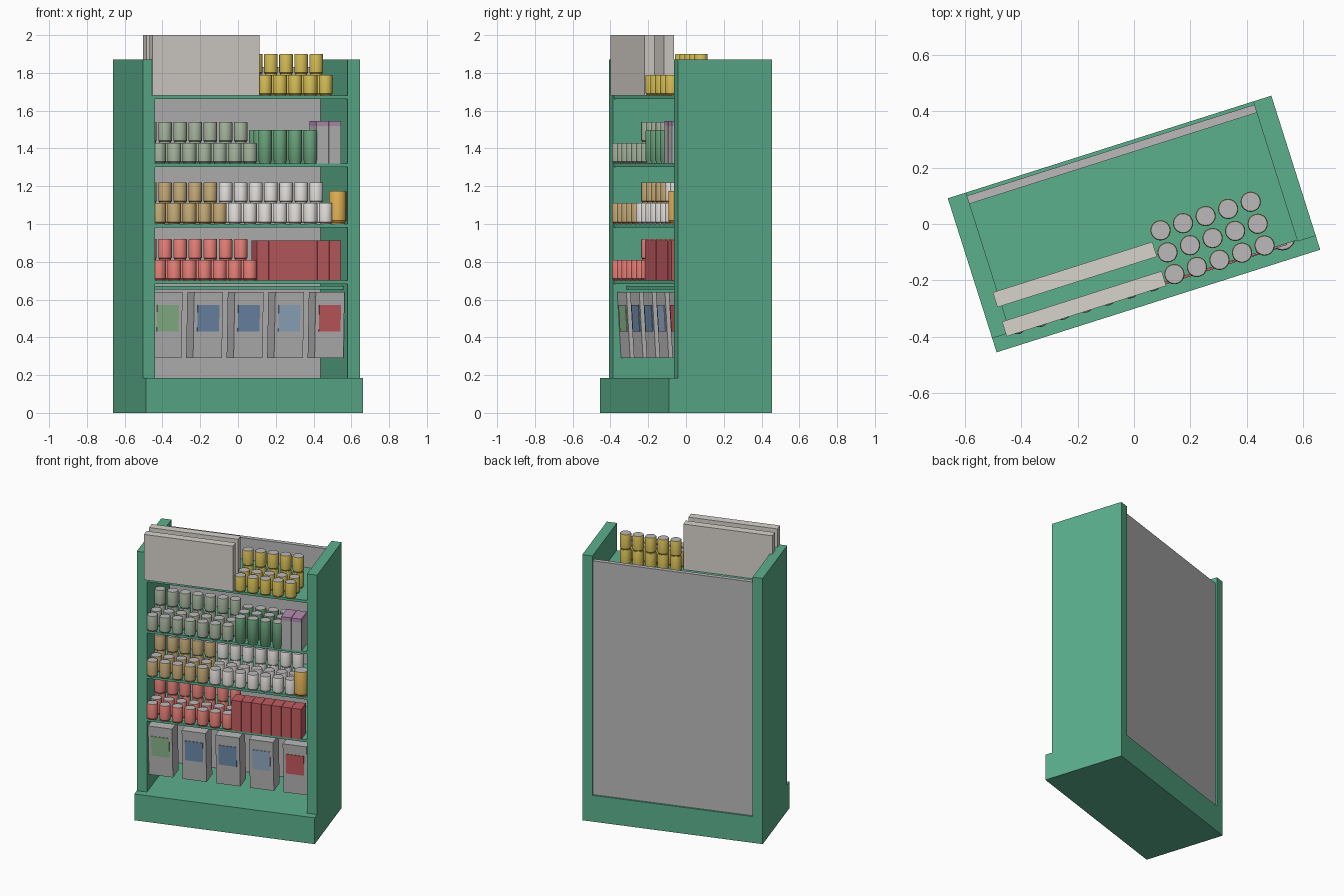
import bpy, bmesh, math
from mathutils import Matrix, Vector

if "Cube" in bpy.data.objects:
    bpy.data.objects.remove(bpy.data.objects["Cube"])

YAW = math.radians(17.6)      # the whole display stands turned about z


def mat(name, r, g, b):
    m = bpy.data.materials.new(name)
    m.diffuse_color = (*[(c / 255) ** 2.2 for c in (r, g, b)], 1)
    m.use_nodes = True
    m.node_tree.nodes["Principled BSDF"].inputs["Base Color"].default_value = m.diffuse_color
    return m


GREEN = mat("shelf_green", 92, 174, 140)
GREY = mat("plain_grey", 185, 183, 183)
CARD = mat("card_beige", 214, 209, 202)
YELLOW = mat("can_yellow", 208, 184, 84)
SAGE = mat("can_sage", 160, 174, 152)
DARK = mat("can_dark_green", 106, 162, 124)
TAN = mat("can_tan", 192, 166, 116)
WHITE = mat("can_white", 222, 218, 214)
AMBER = mat("jar_amber", 222, 174, 84)
CORAL = mat("can_coral", 226, 124, 116)
RED = mat("box_red", 190, 92, 96)
PURPLE = mat("strip_purple", 180, 140, 176)
LEAF = mat("label_green", 140, 184, 140)
BLUE = mat("label_blue", 112, 140, 172)
SKY = mat("label_sky", 148, 174, 198)
ROSE = mat("label_red", 200, 92, 96)


def finish(name, bm, mats, smooth=False):
    bmesh.ops.recalc_face_normals(bm, faces=bm.faces)
    me = bpy.data.meshes.new(name)
    bm.to_mesh(me)
    bm.free()
    for m in mats:
        me.materials.append(m)
    if smooth:
        for p in me.polygons:
            p.use_smooth = True
        me.set_sharp_from_angle(angle=math.radians(35))
    ob = bpy.data.objects.new(name, me)
    ob.rotation_euler.z = YAW
    bpy.context.collection.objects.link(ob)
    return ob


def add_box(bm, x0, x1, y0, y1, z0, z1):
    m = Matrix.Translation(((x0 + x1) / 2, (y0 + y1) / 2, (z0 + z1) / 2))
    m = m @ Matrix.Diagonal((x1 - x0, y1 - y0, z1 - z0, 1))
    return bmesh.ops.create_cube(bm, size=1, matrix=m)["verts"]


def box(name, material, *dims):
    bm = bmesh.new()
    add_box(bm, *dims)
    return finish(name, bm, [material])


def add_can(bm, x, y, z, r, h, n=20):
    # rim, body, rim; lid faces use the second material
    prof = [(0.86, 0), (0.86, 0.05), (1, 0.1), (1, 0.96), (0.93, 1)]
    rings = [[bm.verts.new((x + r * k * math.cos(2 * math.pi * i / n),
                            y + r * k * math.sin(2 * math.pi * i / n), z + h * t))
              for i in range(n)] for k, t in prof]
    for a, b in zip(rings, rings[1:]):
        for i in range(n):
            bm.faces.new((a[i], a[(i + 1) % n], b[(i + 1) % n], b[i]))
    for ring in (rings[0], rings[-1]):
        bm.faces.new(ring).material_index = 1


ROWS = (-0.213, -0.132, -0.05)


def cans(name, material, first, count, z, h=0.11, stacked=True):
    # three rows deep, the back row stacked two high
    bm = bmesh.new()
    for i in range(first, first + count):
        for j, y in enumerate(ROWS):
            for k in range(2 if stacked and j == 2 else 1):
                add_can(bm, -0.505 + 0.084 * i, y, z + k * h, 0.036, h)
    return finish(name, bm, [material, GREY], True)


# cabinet
box("base", GREEN, -0.603, 0.603, -0.287, 0.287, 0, 0.185)
for s, n in ((-1, "left"), (1, "right")):
    a, b = sorted((s * 0.603, s * 0.535))
    box(n + "_side_panel", GREEN, a, b, -0.235, 0.287, 0.185, 1.87)
box("back_panel", GREY, -0.535, 0.535, 0.245, 0.275, 0.185, 1.83)
for i, z in enumerate((0.70, 1.00, 1.32, 1.68)):
    box(f"shelf_{i + 1}", GREEN, -0.535, 0.535, -0.23, 0.245, z - 0.018, z)
box("hanging_rail", GREEN, -0.535, 0.535, -0.16, 0.245, 0.652, 0.672)

# top shelf: cartons, two wide, two high, two deep
for r, y in enumerate((-0.244, -0.135)):
    for c in range(2):
        for l in range(2):
            x, z = -0.552 + 0.2975 * c, 1.68 + 0.16 * l
            box(f"carton_{r}{c}{l}", CARD, x, x + 0.2975, y, y + 0.055, z, z + 0.16)
cans("yellow_cans", YELLOW, 7, 5, 1.68)

# upper shelf
cans("sage_cans", SAGE, 0, 7, 1.32)
cans("tall_green_cans", DARK, 7, 4, 1.32, 0.178, False)
for i in range(2):
    x = 0.362 + 0.0685 * i
    box(f"grey_carton_{i}", GREY, x, x + 0.066, -0.235, -0.115, 1.32, 1.52)
    box(f"grey_carton_top_{i}", PURPLE, x, x + 0.066, -0.235, -0.115, 1.52, 1.545)

# middle shelf
cans("tan_cans", TAN, 0, 5, 1.0)
cans("white_cans", WHITE, 5, 7, 1.0)
bm = bmesh.new()
add_can(bm, 0.488, -0.205, 1.0, 0.046, 0.175)
finish("amber_jar", bm, [AMBER, GREY], True)

# lower shelf
cans("coral_cans", CORAL, 0, 7, 0.70)
for i in range(7):
    x = 0.03 + 0.067 * i
    box(f"red_carton_{i}", RED, x, x + 0.065, -0.238, -0.14, 0.70, 0.912)

# hanging bags with labels, leaning slightly back at the foot
for i, m in enumerate((LEAF, BLUE, BLUE, SKY, ROSE)):
    x = -0.455 + 0.225 * i
    for part, material, dims in (
            ("bag", GREY, (x - 0.08, x + 0.08, -0.212, -0.09, 0.29, 0.64)),
            ("bag_label", m, (x - 0.06, x + 0.06, -0.216, -0.21, 0.43, 0.57))):
        bm = bmesh.new()
        for v in add_box(bm, *dims):
            v.co.y += (0.64 - v.co.z) * 0.06
        finish(f"{part}_{i}", bm, [material])
